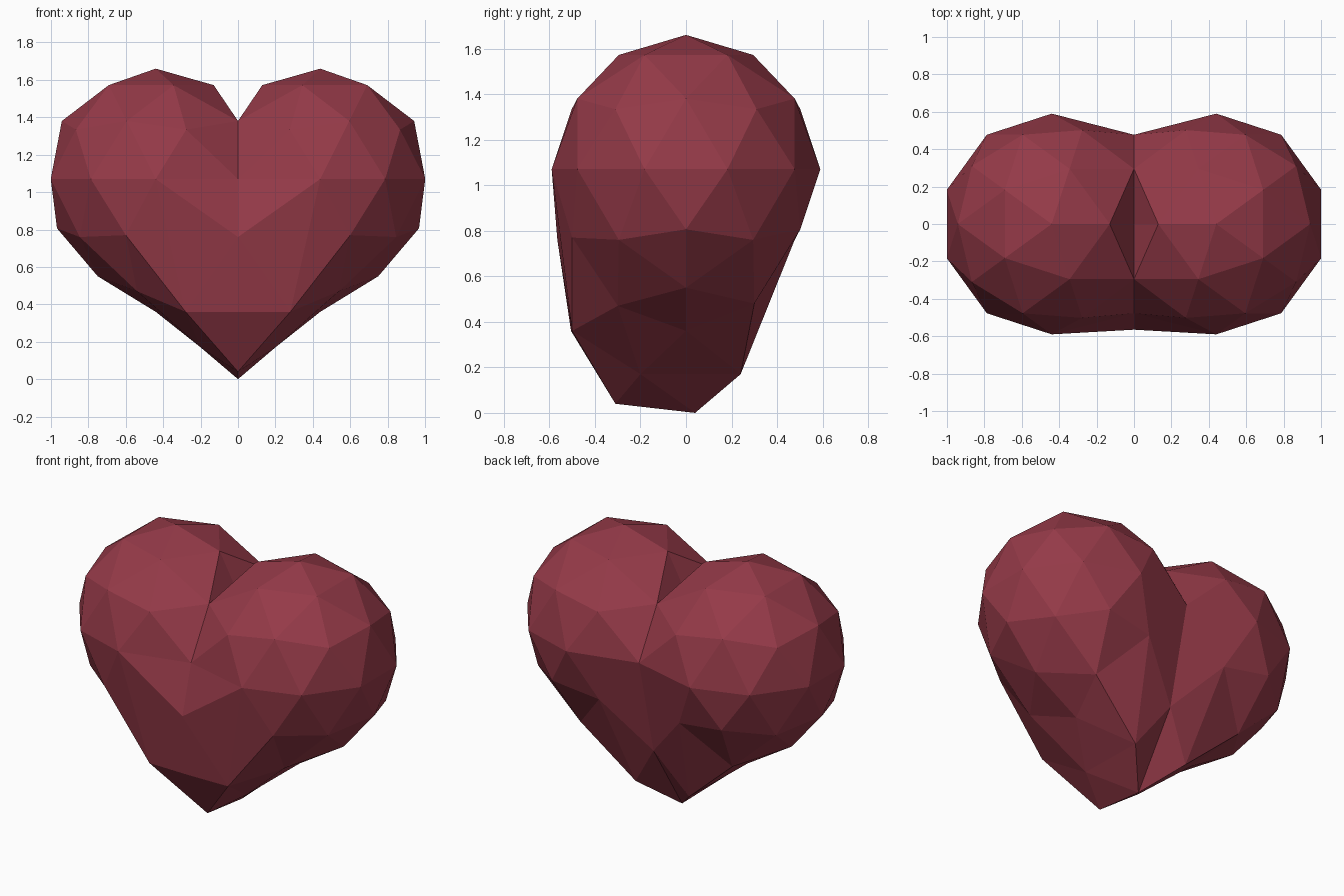
import bpy, bmesh
from mathutils import Vector

if "Cube" in bpy.data.objects:
    bpy.data.objects.remove(bpy.data.objects["Cube"])

R, CX, CZ = 0.59, 0.44, 1.07

# One lobe: low-poly sphere, flipped in x and offset to the right
bm = bmesh.new()
bmesh.ops.create_icosphere(bm, subdivisions=2, radius=R)
for v in bm.verts:
    v.co = Vector((CX - v.co.x, v.co.y, v.co.z + CZ))
    if v.co.x < 0.1:            # flatten the inner side on the mirror plane
        v.co.x = 0

# Remove faces lying in the mirror plane
inner = [f for f in bm.faces if all(v.co.x == 0 for v in f.verts)]
bmesh.ops.delete(bm, geom=inner, context='FACES')


def near(p):
    return min(bm.verts, key=lambda v: (v.co - Vector(p)).length)


# Pull the underside down into the tip
pulls = [
    ((0, 0, 0.76), (0, 0.04, 0)),
    ((0, -0.31, 0.81), (0, -0.31, 0.04)),
    ((0, 0.31, 0.81), (0, 0.33, 0.45)),
    ((0.285, -0.48, 0.76), (0.28, -0.5, 0.36)),
    ((0.19, -0.18, 0.57), (0.20, -0.20, 0.17)),
    ((0.19, 0.18, 0.57), (0.19, 0.24, 0.17)),
    ((0.54, -0.295, 0.57), (0.54, -0.3, 0.47)),
    ((0.54, 0.295, 0.57), (0.54, 0.3, 0.48)),
    ((0.44, 0, 0.48), (0.44, 0, 0.36)),
    ((0.75, 0, 0.57), (0.75, 0, 0.55)),
    ((0.60, -0.50, 0.81), (0.60, -0.50, 0.77)),
]
for v, p in [(near(a), b) for a, b in pulls]:
    v.co = p

# Rebuild the front centre as a flat, slightly bulging patch
a = near((0, -0.48, 1.07))
b = near((0.28, -0.5, 0.36))
c = near((0, -0.31, 0.04))
d = near((0.44, -0.59, 1.07))
old = [f for f in bm.faces if a in f.verts and b in f.verts]
bmesh.ops.delete(bm, geom=old, context='FACES')
p1 = bm.verts.new((0, -0.565, 0.76))
p2 = bm.verts.new((0, -0.505, 0.36))
for tri in ((a, p1, d), (d, p1, b), (p1, p2, b), (p2, c, b)):
    bm.faces.new(tri)
loose = [e for e in bm.edges if not e.link_faces]
bmesh.ops.delete(bm, geom=loose, context='EDGES')

# Mirror to the other lobe and weld the seam
bmesh.ops.mirror(bm, geom=bm.verts[:] + bm.edges[:] + bm.faces[:],
                 axis='X', merge_dist=0.001)
bmesh.ops.remove_doubles(bm, verts=bm.verts[:], dist=0.001)
bmesh.ops.recalc_face_normals(bm, faces=bm.faces[:])

mesh = bpy.data.meshes.new("heart")
bm.to_mesh(mesh)
bm.free()
heart = bpy.data.objects.new("heart", mesh)
bpy.context.collection.objects.link(heart)

# Dark red
mat = bpy.data.materials.new("dark_red")
mat.diffuse_color = (0.30, 0.042, 0.065, 1)
mat.use_nodes = True
mat.node_tree.nodes["Principled BSDF"].inputs["Base Color"].default_value = mat.diffuse_color
mesh.materials.append(mat)
